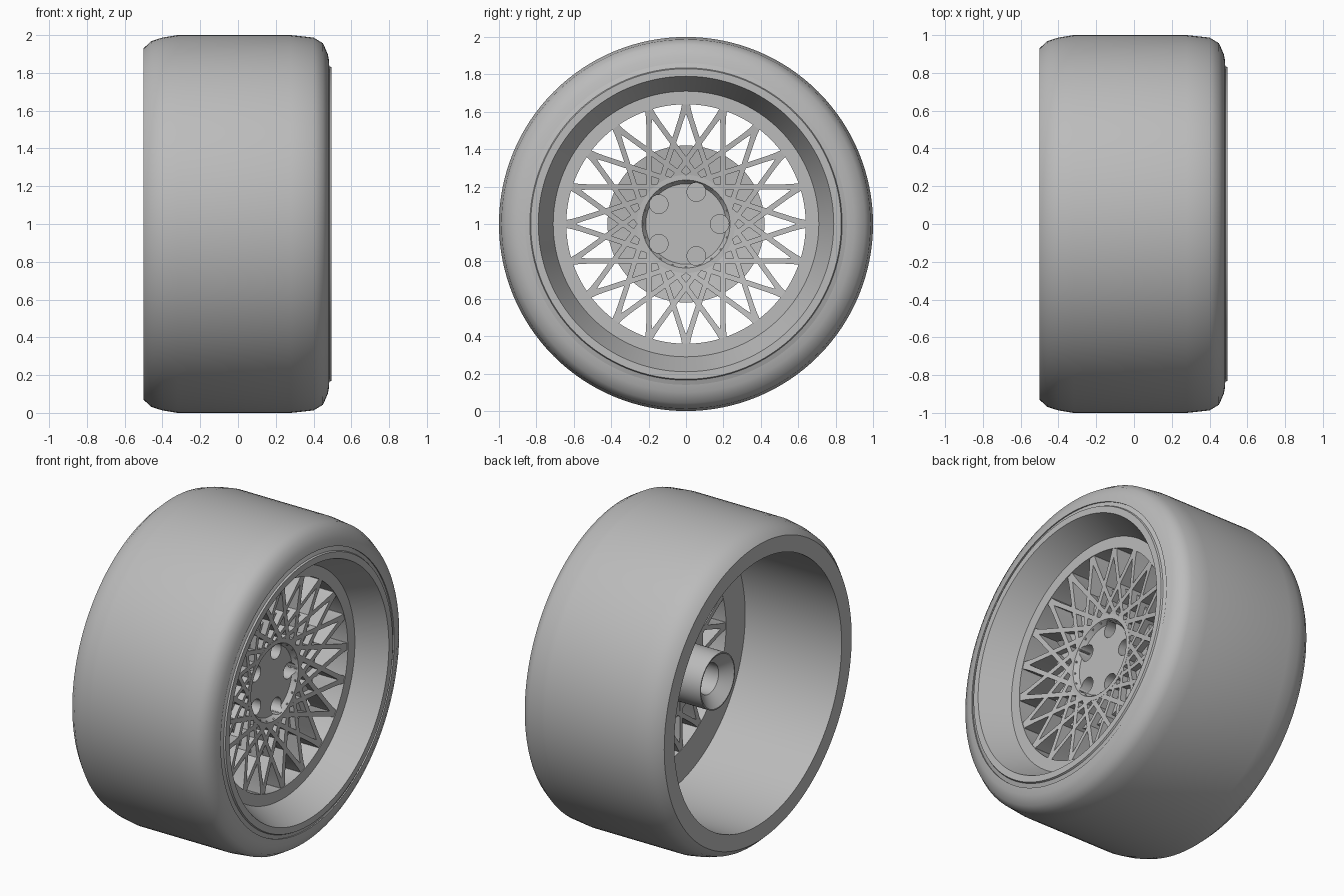
import bpy, bmesh
from math import pi, sin, cos, hypot, radians

old = bpy.data.objects.get("Cube")
if old:
    bpy.data.objects.remove(old)

grey = bpy.data.materials.new("plain_grey")
grey.use_nodes = True
colour = (0.5, 0.5, 0.5, 1)
grey.diffuse_color = colour
grey.node_tree.nodes["Principled BSDF"].inputs["Base Color"].default_value = colour

AXLE_HEIGHT = 1.0


def finish(name, bm, angle=38):
    """Turn a bmesh into a shaded object at axle height."""
    bmesh.ops.recalc_face_normals(bm, faces=bm.faces)
    mesh = bpy.data.meshes.new(name)
    bm.to_mesh(mesh)
    bm.free()
    mesh.materials.append(grey)
    obj = bpy.data.objects.new(name, mesh)
    obj.location.z = AXLE_HEIGHT
    bpy.context.collection.objects.link(obj)
    bpy.ops.object.select_all(action="DESELECT")
    obj.select_set(True)
    bpy.context.view_layer.objects.active = obj
    bpy.ops.object.shade_smooth_by_angle(angle=radians(angle))
    return obj


def lathe(name, profile, steps=128):
    """Spin a closed (x, radius) profile about the x axis."""
    bm = bmesh.new()
    rings = []
    for x, r in profile:
        if r == 0:
            rings.append([bm.verts.new((x, 0, 0))] * steps)
        else:
            rings.append([bm.verts.new((x, r * cos(2 * pi * i / steps), r * sin(2 * pi * i / steps)))
                          for i in range(steps)])
    for a, b in zip(rings, rings[1:] + rings[:1]):
        for i in range(steps):
            j = (i + 1) % steps
            corners = list(dict.fromkeys((a[i], a[j], b[j], b[i])))
            if len(corners) > 2:
                bm.faces.new(corners)
    return finish(name, bm)


# Tyre with rounded shoulders and a flat back edge
lathe("tyre", [(-0.5, 0.86), (-0.5, 0.93), (-0.46, 0.968), (-0.4, 0.987), (-0.32, 1.0),
               (0.28, 1.0), (0.4, 0.987), (0.45, 0.957), (0.475, 0.9), (0.483, 0.86)])

# Rim: lip, tapering dish, spoke seat and open barrel behind
lathe("rim", [(0.475, 0.862), (0.485, 0.835), (0.495, 0.83), (0.495, 0.79), (0.315, 0.71),
              (0.315, 0.64), (0.17, 0.64), (0.17, 0.83), (-0.5, 0.83), (-0.5, 0.862)])

# Hub: shallow front recess, flange and hollow rear tube
hub = lathe("hub", [(0.225, 0), (0.225, 0.215), (0.255, 0.235), (0.255, 0.262), (0.11, 0.262),
                    (0.11, 0.172), (-0.22, 0.172), (-0.22, 0.165), (-0.16, 0.095),
                    (0.05, 0.095), (0.05, 0)])

# Five lug holes cut into the recess
bm = bmesh.new()
for k in range(5):
    a = 2 * pi * k / 5
    bottom, top = [[bm.verts.new((x, 0.18 * cos(a) + 0.05 * cos(t), 0.18 * sin(a) + 0.05 * sin(t)))
                    for t in (2 * pi * i / 32 for i in range(32))] for x in (0.15, 0.35)]
    bm.faces.new(bottom)
    bm.faces.new(top)
    for i in range(32):
        j = (i + 1) % 32
        bm.faces.new((bottom[i], bottom[j], top[j], top[i]))
cutter = finish("lug_hole_cutter", bm)
cutter.hide_render = True
cut = hub.modifiers.new("lug_holes", "BOOLEAN")
cut.operation = "DIFFERENCE"
cut.solver = "EXACT"
cut.object = cutter
bpy.ops.object.select_all(action="DESELECT")
hub.select_set(True)
bpy.context.view_layer.objects.active = hub
bpy.ops.object.modifier_apply(modifier=cut.name)
bpy.data.objects.remove(cutter)
bpy.ops.object.shade_smooth_by_angle(angle=radians(38))

# Backing plate that closes the inner mesh pockets
lathe("pocket_plate", [(0.215, 0.25), (0.24, 0.42), (0.175, 0.42), (0.175, 0.25)])


# Crossed mesh spokes on a slightly dished face
def face_x(y, z):
    return 0.25 + 0.15 * (hypot(y, z) - 0.235)


SPOKES, OFFSET, HALF_WIDTH, SEGMENTS = 20, 0.198, 0.014, 10
bm = bmesh.new()
for side in (1, -1):
    for k in range(SPOKES):
        a = 2 * pi * k / SPOKES
        sections = []
        for s in range(SEGMENTS + 1):
            u = 0.13 + (0.62 - 0.13) * s / SEGMENTS
            flare = HALF_WIDTH + 0.008 * max(0, (u - 0.55) / 0.07)
            ring = []
            for d, front in ((-flare, True), (flare, True), (flare, False), (-flare, False)):
                p, q = OFFSET + d, u * side
                y, z = p * cos(a) - q * sin(a), p * sin(a) + q * cos(a)
                ring.append(bm.verts.new((face_x(y, z) if front else 0.172, y, z)))
            sections.append(ring)
        for r0, r1 in zip(sections, sections[1:]):
            for i in range(4):
                j = (i + 1) % 4
                bm.faces.new((r0[i], r0[j], r1[j], r1[i]))
        bm.faces.new(sections[0])
        bm.faces.new(sections[-1])
finish("mesh_spokes", bm)
